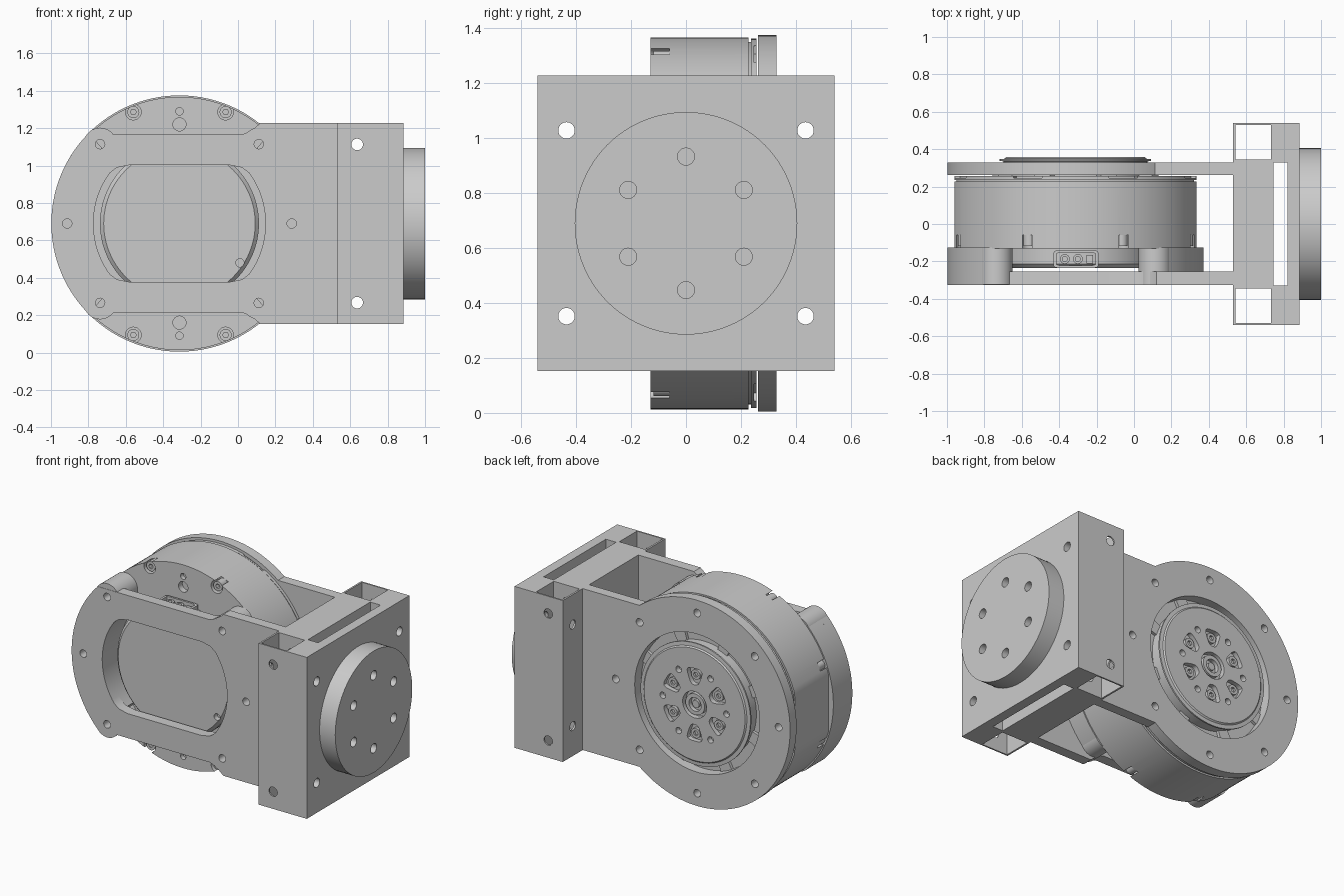
import bpy, bmesh, math
from mathutils import Vector

default = bpy.data.objects.get("Cube")
if default:
    bpy.data.objects.remove(default, do_unlink=True)

grey = bpy.data.materials.new("machined_grey")
grey.use_nodes = True
grey.diffuse_color = (0.6, 0.6, 0.6, 1)
grey.node_tree.nodes["Principled BSDF"].inputs["Base Color"].default_value = (0.6, 0.6, 0.6, 1)

CX, CZ = -0.313, 0.69          # motor axis, running along y
PLATE_R, BOLT_R, BORE_R = 0.685, 0.6, 0.46
ARM_H, ARM_END = 0.5375, 0.53  # half height and end of the yoke arms
BACK, FRONT = (0.262, 0.33), (-0.325, -0.255)


def finish(name, bm):
    bmesh.ops.recalc_face_normals(bm, faces=bm.faces)
    mesh = bpy.data.meshes.new(name)
    bm.to_mesh(mesh)
    bm.free()
    mesh.materials.append(grey)
    ob = bpy.data.objects.new(name, mesh)
    bpy.context.collection.objects.link(ob)
    return ob


def place(axis, u, v, w):
    return {"x": (w, u, v), "y": (u, w, v), "z": (u, v, w)}[axis]


def prism(name, pts, lo, hi, axis="y"):
    """Extrude an outline along an axis."""
    bm = bmesh.new()
    face = bm.faces.new([bm.verts.new(place(axis, u, v, lo)) for u, v in pts])
    new = bmesh.ops.extrude_face_region(bm, geom=[face])["geom"]
    verts = [g for g in new if isinstance(g, bmesh.types.BMVert)]
    bmesh.ops.translate(bm, verts=verts, vec=Vector(place(axis, 0, 0, hi - lo)))
    return finish(name, bm)


def arc(r, a, b, n=48, cx=CX, cz=CZ):
    angles = [math.radians(a + (b - a) * i / n) for i in range(n + 1)]
    return [(cx + r * math.cos(t), cz + r * math.sin(t)) for t in angles]


def cyl(name, u, v, r, lo, hi, axis="y", n=24):
    return prism(name, arc(r, 0, 360, n, u, v)[:-1], lo, hi, axis)


def box(name, x, y, z):
    return prism(name, [(x[0], y[0]), (x[1], y[0]), (x[1], y[1]), (x[0], y[1])], z[0], z[1], "z")


def polar(r, deg):
    return CX + r * math.cos(math.radians(deg)), CZ + r * math.sin(math.radians(deg))


def lathe(name, profile, n=96):
    """Closed solid of (radius, y) rings around the motor axis."""
    bm = bmesh.new()
    rings = [[bm.verts.new((u, y, v)) for u, v in arc(r, 0, 360, n)[:-1]] for r, y in profile]
    for a, b in zip(rings, rings[1:]):
        for i in range(n):
            j = (i + 1) % n
            bm.faces.new((a[i], a[j], b[j], b[i]))
    bm.faces.new(rings[0])
    bm.faces.new(rings[-1])
    return finish(name, bm)


def cut(ob, *cutters):
    """Subtract the cutters and delete them."""
    bpy.context.view_layer.objects.active = ob
    for c in cutters:
        mod = ob.modifiers.new("cut", "BOOLEAN")
        mod.operation, mod.solver, mod.object = "DIFFERENCE", "EXACT", c
        bpy.ops.object.modifier_apply(modifier=mod.name)
        bpy.data.objects.remove(c, do_unlink=True)


def ring_holes(angles, r, rad, lo, hi):
    return [cyl("hole", *polar(r, a), rad, lo, hi) for a in angles]


def rounded(pts, k=0.35, n=4):
    """Soften the corners of an outline."""
    out = []
    for i, p in enumerate(pts):
        p = Vector(p)
        a, b = p.lerp(Vector(pts[i - 1]), k), p.lerp(Vector(pts[(i + 1) % len(pts)]), k)
        out += [tuple(a.lerp(p, t / n).lerp(p.lerp(b, t / n), t / n)) for t in range(n + 1)]
    return out


# Rear yoke arm: ring with eight bolts, joined to the block
top, low = CZ + ARM_H, CZ - ARM_H
a = math.degrees(math.asin(ARM_H / PLATE_R))
rear = prism("rear_yoke_arm", arc(PLATE_R, a, 360 - a, 96) + [(ARM_END, low), (ARM_END, top)], *BACK)
cut(rear, cyl("bore", CX, CZ, BORE_R, 0.2, 0.4, n=96),
    *ring_holes(range(0, 360, 45), BOLT_R, 0.025, 0.2, 0.4))

# Front yoke arm: narrowed over the motor, with a flat-sided window
h = 0.475
a = math.degrees(math.asin(h / PLATE_R))
front = prism("front_yoke_arm", arc(PLATE_R, 180 - a, 180 + a) +
              [(0.02, CZ - h), (0.07, CZ - h - 0.02), (0.12, low), (ARM_END, low),
               (ARM_END, top), (0.12, top), (0.07, CZ + h + 0.02), (0.02, CZ + h)], *FRONT)
corner = [(0.335, 0.299), (0.27, 0.312)]
window = arc(BORE_R, -36, 36, 24) + [(CX + x, CZ + z) for x, z in corner]
window += [(CX - x, CZ + z) for x, z in reversed(corner)] + arc(BORE_R, 144, 216, 24)
window += [(CX - x, CZ - z) for x, z in corner] + [(CX + x, CZ - z) for x, z in reversed(corner)]
front_bolts = (0, 45, 135, 180, 225, 315)
cut(front, prism("window", window, -0.4, -0.2),
    *ring_holes(front_bolts, BOLT_R, 0.025, -0.4, -0.2))

# Crescent spacers between the front arm and the motor, with bolt bosses at the tips
for name, mid in (("left_spacer", 0), ("right_spacer", 180)):
    prism(name, arc(PLATE_R, mid - 45, mid + 45) + arc(BORE_R, mid + 43, mid - 43), FRONT[1], -0.125)
    for s in (-45, 45):
        boss = cyl(name + "_boss", *polar(BOLT_R, mid + s), 0.088, FRONT[0] + 0.002, -0.125, n=40)
        cut(boss, *ring_holes([mid + s], BOLT_R, 0.025, -0.4, -0.2))

# Mounting block: two thin-walled corner channels, a slot and through holes
block = box("mounting_block", (ARM_END, 0.885), (-0.54, 0.54), (low, top))
cutters = [box("slot", (0.745, 0.82), (-0.328, 0.328), (0, 2))]
for s in (-1, 1):
    y = sorted((s * 0.345, s * 0.53))
    cutters.append(box("channel", (0.542, 0.733), y, (0, 2)))
    cutters.append(cyl("side_hole", 0.637, CZ + s * 0.423, 0.031, -1, 1))
    for t in (-1, 1):
        cutters.append(cyl("end_hole", s * 0.435, CZ + t * 0.338, 0.03, 0.4, 1, "x"))
cut(block, *cutters)

# Round end flange with six blind holes
flange = cyl("end_flange", 0, CZ, 0.405, 0.88, 1.0, "x", 96)
cut(flange, *[cyl("hole", 0.243 * math.sin(k * math.pi / 3), CZ + 0.243 * math.cos(k * math.pi / 3),
                  0.031, 0.92, 1.1, "x") for k in range(6)])


# Motor housing: cylinder with flattened left and right sides
def flat_sided(r, flat=0.648):
    return [(max(CX - flat, min(CX + flat, u)), v) for u, v in arc(r, 0, 360, 128)[:-1]]


housing = prism("motor_housing", flat_sided(0.677), -0.13, 0.228)
screws = [22.5 + 45 * k for k in range(8)]
cut(housing, *ring_holes(screws, 0.645, 0.042, -0.2, -0.06),
    *ring_holes((90, 270), 0.53, 0.035, -0.2, -0.09),
    *ring_holes((90, 270), 0.6, 0.02, -0.2, -0.1))
prism("housing_groove", flat_sided(0.66, 0.635), 0.226, 0.237)
rim = prism("housing_rim", flat_sided(0.672), 0.236, 0.256)
cut(rim, *[prism("notch", arc(0.64, k - 7, k + 7, 8) + arc(0.72, k + 7, k - 7, 8), 0.247, 0.3)
           for k in screws])

# Housing screws
for k in screws:
    head = cyl("housing_screw", *polar(0.645, k), 0.032, -0.118, -0.05)
    cut(head, cyl("socket", *polar(0.645, k), 0.016, -0.2, -0.09, n=6))

# Front motor cap seen through the window
cap = lathe("front_motor_cap", [(0.425, -0.128), (0.425, -0.215), (0.405, -0.235)])
cut(cap, cyl("hole", 0.01, 0.48, 0.022, -0.3, -0.2))

# Cable connector on top of the cap
shell = prism("connector_shell", rounded([(-0.43, -0.235), (-0.19, -0.235), (-0.19, -0.14), (-0.43, -0.14)], 0.15),
              1.02, 1.14, "z")
cut(shell, prism("opening", rounded([(-0.415, -0.222), (-0.205, -0.222), (-0.205, -0.153), (-0.415, -0.153)], 0.15),
                 1.1, 1.2, "z"))
for x in (-0.37, -0.3):
    pin = cyl("connector_pin", x, -0.187, 0.026, 1.09, 1.13, "z")
    cut(pin, cyl("pin_hole", x, -0.187, 0.013, 1.11, 1.2, "z"))
box("connector_key", (-0.255, -0.22), (-0.21, -0.165), (1.09, 1.125))

# Rear output disc with pockets, holes and hub
disc = lathe("output_disc", [(0.385, 0.25), (0.385, 0.335), (0.405, 0.337), (0.405, 0.347),
                             (0.38, 0.349), (0.372, 0.357)])
pockets = []
for k in range(30, 390, 60):
    shape = [polar(0.135, k - 12), polar(0.25, k - 15), polar(0.25, k + 15), polar(0.135, k + 12)]
    pockets.append(prism("pocket", rounded(shape), 0.325, 0.4))
cut(disc, *pockets, *ring_holes(range(0, 360, 60), 0.235, 0.021, 0.32, 0.4),
    cyl("hub_recess", CX, CZ, 0.088, 0.32, 0.4, n=40))
for k in range(30, 390, 60):
    head = cyl("output_screw", *polar(0.195, k), 0.033, 0.32, 0.345)
    cut(head, cyl("socket", *polar(0.195, k), 0.017, 0.33, 0.4, n=6))
hub = cyl("hub_ring", CX, CZ, 0.07, 0.31, 0.352, n=40)
cut(hub, cyl("hub_bore", CX, CZ, 0.045, 0.325, 0.4, n=32))
cyl("hub_pin", CX, CZ, 0.025, 0.32, 0.345)

# Short ribs in the gap around the output disc
for k in range(0, 360, 45):
    prism("gap_rib", arc(0.38, k + 17, k + 28, 6) + arc(0.465, k + 28, k + 17, 6), 0.25, 0.275)

# Smooth the round walls, keep the machined edges crisp
bpy.ops.object.select_all(action="DESELECT")
for ob in bpy.context.collection.objects:
    if ob.type == "MESH":
        ob.select_set(True)
        bpy.context.view_layer.objects.active = ob
bpy.ops.object.shade_smooth_by_angle(angle=math.radians(30))
